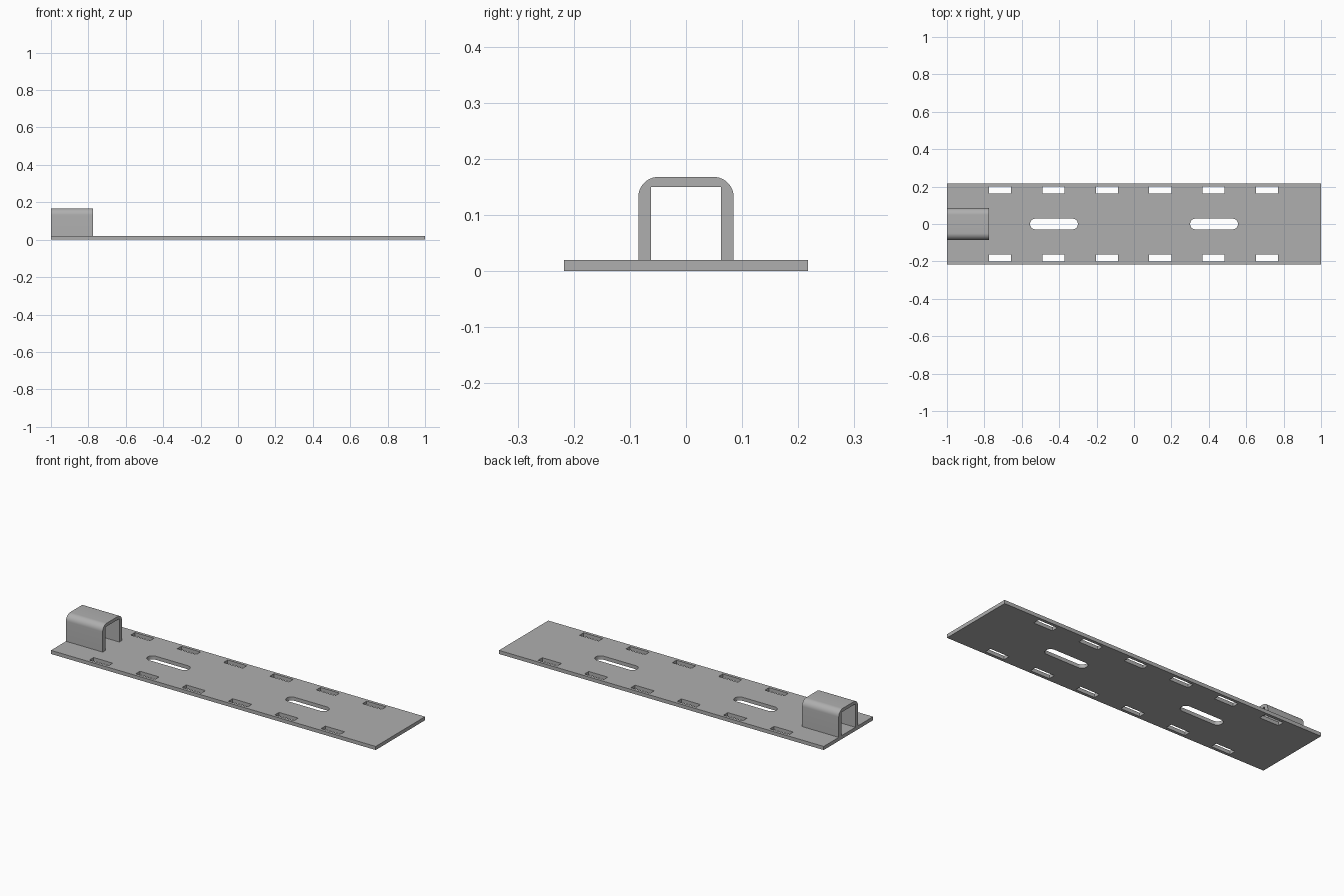
import bpy, bmesh
from math import sin, cos, pi
from mathutils import Matrix

cube = bpy.data.objects.get("Cube")
if cube:
    bpy.data.objects.remove(cube, do_unlink=True)

grey = bpy.data.materials.new("plain_grey")
grey.use_nodes = True
grey.diffuse_color = (0.43, 0.43, 0.43, 1)
grey.node_tree.nodes["Principled BSDF"].inputs["Base Color"].default_value = (0.43, 0.43, 0.43, 1)


def rect(cx, cy, w, h):
    return [(cx + sx * w / 2, cy + sy * h / 2)
            for sx, sy in ((-1, -1), (1, -1), (1, 1), (-1, 1))]


def arc(cx, cy, r, start, end, steps=10):
    angles = [start + (end - start) * i / steps for i in range(steps + 1)]
    return [(cx + r * cos(a), cy + r * sin(a)) for a in angles]


def oblong(cx, cy, length, r):
    d = length / 2 - r
    return arc(cx + d, cy, r, -pi / 2, pi / 2) + arc(cx - d, cy, r, pi / 2, 3 * pi / 2)


def extrude_outlines(name, outlines, depth, matrix):
    """Fill closed outlines (inner ones become holes) and extrude to a mesh."""
    curve = bpy.data.curves.new(name, "CURVE")
    curve.dimensions = "2D"
    curve.fill_mode = "BOTH"
    curve.extrude = depth / 2
    for points in outlines:
        spline = curve.splines.new("POLY")
        spline.points.add(len(points) - 1)
        for p, (x, y) in zip(spline.points, points):
            p.co = (x, y, 0, 1)
        spline.use_cyclic_u = True
    temp = bpy.data.objects.new(name + "_outline", curve)
    bpy.context.collection.objects.link(temp)
    bpy.context.view_layer.update()
    graph = bpy.context.evaluated_depsgraph_get()
    mesh = bpy.data.meshes.new_from_object(temp.evaluated_get(graph))
    bpy.data.objects.remove(temp, do_unlink=True)

    # Weld caps to walls and place the part
    bm = bmesh.new()
    bm.from_mesh(mesh)
    bmesh.ops.remove_doubles(bm, verts=bm.verts, dist=0.0001)
    bmesh.ops.transform(bm, matrix=matrix, verts=bm.verts)
    bmesh.ops.recalc_face_normals(bm, faces=bm.faces)
    bm.to_mesh(mesh)
    bm.free()
    mesh.name = name
    mesh.materials.clear()
    mesh.materials.append(grey)
    obj = bpy.data.objects.new(name, mesh)
    bpy.context.collection.objects.link(obj)
    bpy.ops.object.select_all(action="DESELECT")
    obj.select_set(True)
    bpy.context.view_layer.objects.active = obj
    bpy.ops.object.shade_smooth_by_angle(angle=pi / 6)
    return obj


# Base plate with two rows of edge slots and two rounded centre slots
thick = 0.02
outlines = [rect(0, 0, 2, 0.434)]
for side in (-1, 1):
    outlines += [rect(-0.716 + 0.2855 * i, side * 0.182, 0.118, 0.037) for i in range(6)]
    outlines.append(oblong(side * 0.428, 0, 0.256, 0.029))
extrude_outlines("base_plate", outlines, thick, Matrix.Translation((0, 0, thick / 2)))

# Arched clip at the right end: rounded outside, square inside
half, inner, top, roof, r = 0.085, 0.062, 0.168, 0.15, 0.036
profile = ([(inner, thick), (half, thick)]
           + arc(half - r, top - r, r, 0, pi / 2)
           + arc(r - half, top - r, r, pi / 2, pi)
           + [(-half, thick), (-inner, thick), (-inner, roof), (inner, roof)])
length = 0.226
to_x_axis = Matrix(((0, 0, 1, -1 + length / 2), (1, 0, 0, 0), (0, 1, 0, 0), (0, 0, 0, 1)))
extrude_outlines("arched_clip", [profile], length, to_x_axis)
